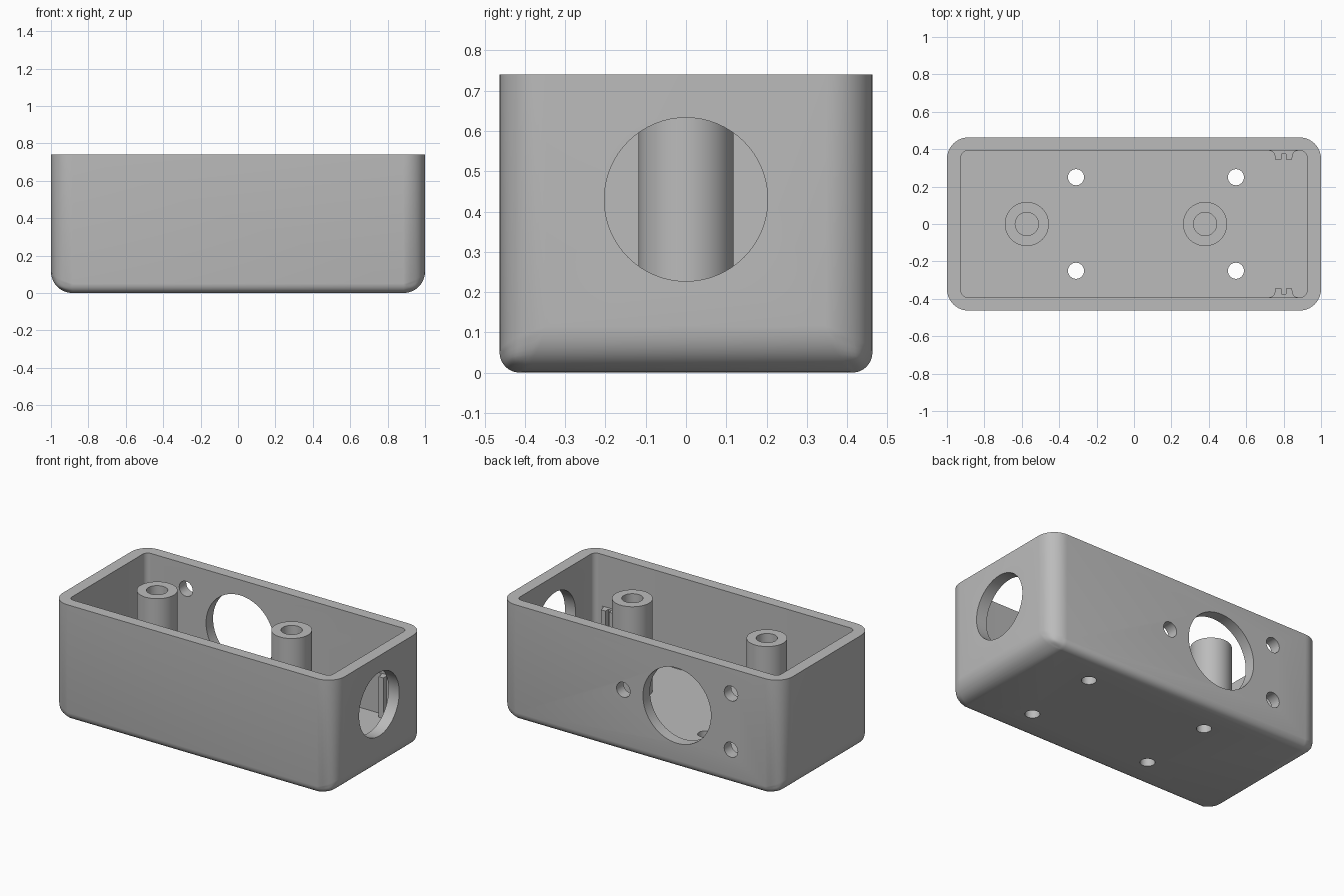
import bpy, bmesh, math
from mathutils import Matrix, Vector

cube = bpy.data.objects.get("Cube")
if cube:
    bpy.data.objects.remove(cube, do_unlink=True)

HALF_X, HALF_Y, TOP = 1.0, 0.463, 0.74
IN_X, IN_Y, FLOOR = 0.925, 0.392, 0.15
CORNER, LONG_EDGE, INNER = 0.115, 0.05, 0.035

grey = bpy.data.materials.new("plain grey")
grey.use_nodes = True
colour = (0.5, 0.5, 0.5, 1)
grey.diffuse_color = colour
grey.node_tree.nodes["Principled BSDF"].inputs["Base Color"].default_value = colour


def make(name, bm):
    bmesh.ops.recalc_face_normals(bm, faces=bm.faces)
    mesh = bpy.data.meshes.new(name)
    bm.to_mesh(mesh)
    bm.free()
    mesh.materials.append(grey)
    ob = bpy.data.objects.new(name, mesh)
    bpy.context.collection.objects.link(ob)
    return ob


def activate(ob):
    bpy.ops.object.select_all(action="DESELECT")
    ob.select_set(True)
    bpy.context.view_layer.objects.active = ob


def cylinder(name, centre, radius, depth, axis="Z"):
    bm = bmesh.new()
    turn = {"X": Matrix.Rotation(math.pi / 2, 4, "Y"),
            "Y": Matrix.Rotation(math.pi / 2, 4, "X"), "Z": Matrix()}[axis]
    bmesh.ops.create_cone(bm, cap_ends=True, segments=64, radius1=radius, radius2=radius,
                          depth=depth, matrix=Matrix.Translation(centre) @ turn)
    return make(name, bm)


def rounded_box(name, hx, hy, z0, z1, radius, weight):
    """Box whose edges are rounded by weight(edge direction, edge middle)."""
    bm = bmesh.new()
    bmesh.ops.create_cube(bm, size=2, matrix=Matrix.Translation((0, 0, (z0 + z1) / 2))
                          @ Matrix.Diagonal((hx, hy, (z1 - z0) / 2, 1)))
    layer = bm.edges.layers.float.new("bevel_weight_edge")
    for e in bm.edges:
        a, b = (v.co for v in e.verts)
        e[layer] = weight(b - a, (a + b) / 2)
    ob = make(name, bm)
    mod = ob.modifiers.new("rounding", "BEVEL")
    mod.limit_method = "WEIGHT"
    mod.width, mod.segments = radius, 10
    activate(ob)
    bpy.ops.object.modifier_apply(modifier=mod.name)
    return ob


def cut(ob, cutters):
    activate(ob)
    for c in cutters:
        mod = ob.modifiers.new("cut", "BOOLEAN")
        mod.operation, mod.solver, mod.object = "DIFFERENCE", "EXACT", c
        bpy.ops.object.modifier_apply(modifier=mod.name)
        bpy.data.objects.remove(c, do_unlink=True)


def smooth(ob):
    activate(ob)
    bpy.ops.object.shade_smooth_by_angle(angle=math.radians(30))


# Shell: large rounding on uprights and end edges, small along the long edges
def shell_weight(d, mid):
    if abs(d.z) > 0.1:
        return 1
    if mid.z > 0.1:
        return 0
    return 1 if abs(d.y) > 0.1 else LONG_EDGE / CORNER


shell = rounded_box("enclosure_shell", HALF_X, HALF_Y, 0, TOP, CORNER, shell_weight)
cutters = [rounded_box("cavity", IN_X, IN_Y, FLOOR, TOP + 0.2, INNER,
                       lambda d, mid: float(abs(d.z) > 0.1))]

# Openings: end port, back port, back screw holes, floor holes
cutters.append(cylinder("end_port", (HALF_X, 0, 0.43), 0.203, 0.4, "X"))
cutters.append(cylinder("back_port", (-0.26, HALF_Y, 0.4), 0.241, 0.3, "Y"))
for x, z in ((0.12, 0.4), (-0.643, 0.58), (-0.643, 0.22)):
    cutters.append(cylinder("back_hole", (x, HALF_Y, z), 0.048, 0.3, "Y"))
for x in (-0.31, 0.545):
    for y in (-0.25, 0.25):
        cutters.append(cylinder("floor_hole", (x, y, 0.1), 0.043, 0.4))
cut(shell, cutters)
smooth(shell)

# Screw posts rising from the floor to the rim
for side, x in (("right", -0.573), ("left", 0.38)):
    base = FLOOR - 0.01
    post = cylinder(side + "_screw_post", (x, 0, (base + TOP) / 2), 0.118, TOP - base)
    cut(post, [cylinder("bore", (x, 0, TOP), 0.062, 2 * (TOP - FLOOR - 0.02))])
    smooth(post)

# Slotted board rails on both long walls, with flared feet
for side, s in (("front", -1), ("back", 1)):
    half = [(0.012, 0.375), (0.012, 0.345), (0.045, 0.345)]
    for i in range(7):
        t = i / 6 * math.pi / 2
        half.append((0.077 - 0.03 * math.cos(t), 0.362 + 0.03 * math.sin(t)))
    half.append((0.077, IN_Y + 0.01))
    outline = [(0.8 + x, y) for x, y in half] + [(0.8 - x, y) for x, y in reversed(half)]
    bm = bmesh.new()
    face = bm.faces.new([bm.verts.new((x, s * y, FLOOR - 0.01)) for x, y in outline])
    out = bmesh.ops.extrude_face_region(bm, geom=[face])
    top = [g for g in out["geom"] if isinstance(g, bmesh.types.BMVert)]
    bmesh.ops.translate(bm, verts=top, vec=Vector((0, 0, 0.41 - FLOOR + 0.01)))
    smooth(make(side + "_board_rail", bm))
